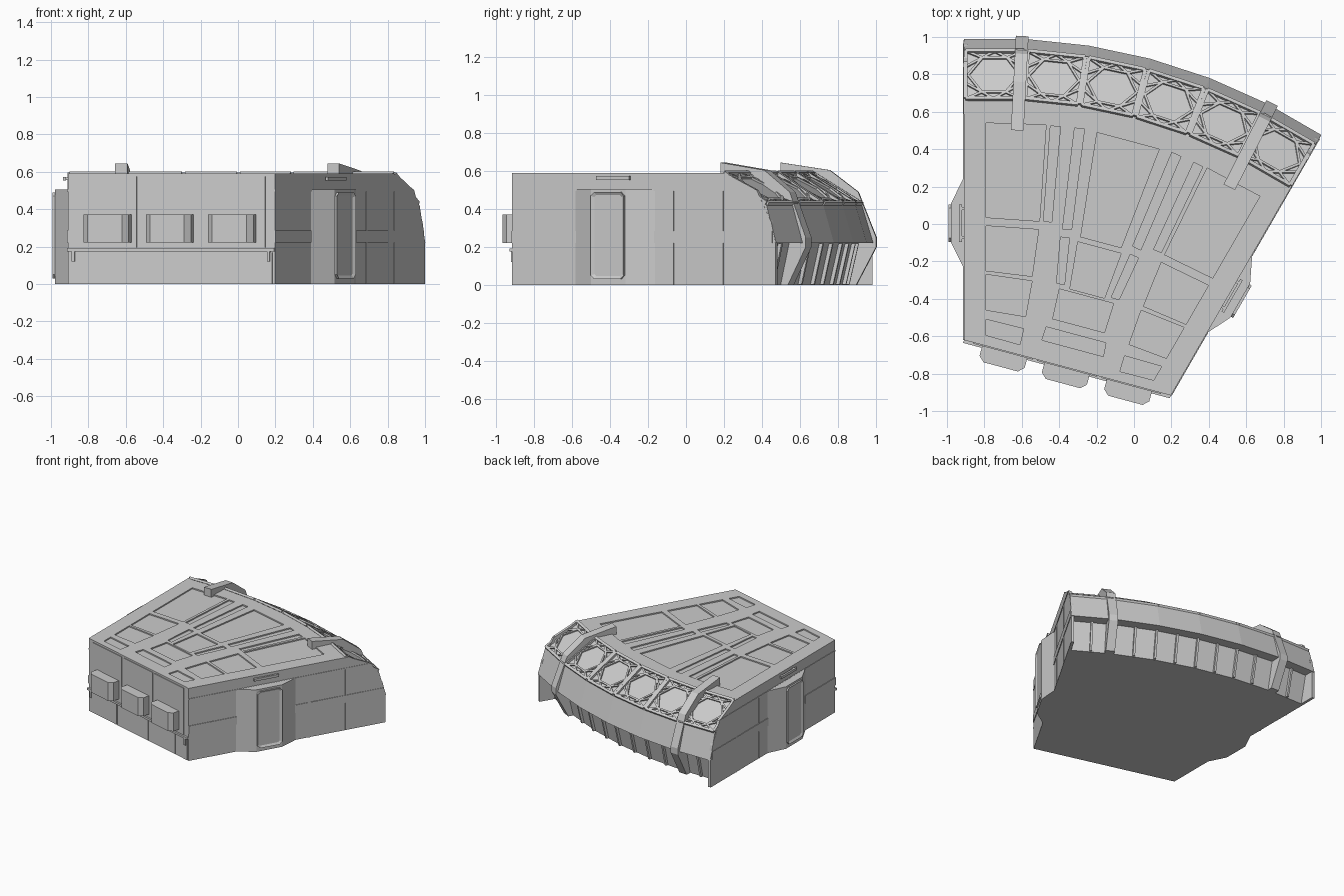
import bpy, bmesh, math
from mathutils import Vector

if "Cube" in bpy.data.objects:
    bpy.data.objects.remove(bpy.data.objects["Cube"])

# The module is a 30 degree wedge, symmetric about an axis turned 15 degrees from +y
CX, CY = -0.742, -2.207          # centre of the curved back wall
S15, C15 = math.sin(math.radians(15)), math.cos(math.radians(15))
WALL, FRONT = -0.91, -0.62       # left wall x, left front corner y

grey = bpy.data.materials.new("hull_grey")
grey.diffuse_color = (0.6, 0.6, 0.6, 1)
grey.use_nodes = True
grey.node_tree.nodes["Principled BSDF"].inputs["Base Color"].default_value = grey.diffuse_color


def local(u, v, z):
    """Point from across / along-axis coordinates."""
    return Vector((CX + u * C15 + v * S15, CY - u * S15 + v * C15, z))


def reflect(p):
    """Mirror a point across the wedge axis."""
    x, y = p.x - CX, p.y - CY
    c, s = math.cos(math.radians(30)), 0.5
    return Vector((CX - c * x + s * y, CY + s * x + c * y, p.z))


def column(i, r, z):
    """Point on vertical rib i (0..6) of the faceted back wall; the ends stay on the side walls."""
    if i == 0:
        return Vector((WALL, CY + r * math.cos(math.radians(3)), z))
    if i == 6:
        return reflect(column(0, r, z))
    a = math.radians(6 * i - 3)
    return Vector((CX + r * math.sin(a), CY + r * math.cos(a), z))


def prism(bm, pts, vec, inset=0, depth=0):
    """Extrude a polygon along vec, optionally with a sunk inset in the far face."""
    vec = Vector(vec)
    f = bm.faces.new([bm.verts.new(p) for p in pts])
    geo = bmesh.ops.extrude_face_region(bm, geom=[f], use_keep_orig=True)["geom"]
    top = [g for g in geo if isinstance(g, bmesh.types.BMFace)][0]
    bmesh.ops.translate(bm, verts=list(top.verts), vec=vec)
    if inset:
        bm.normal_update()
        bmesh.ops.inset_region(bm, faces=[top], thickness=inset)
        bmesh.ops.translate(bm, verts=list(top.verts), vec=-vec.normalized() * depth)


def box(bm, x0, x1, y0, y1, z0, z1):
    prism(bm, [Vector(p) for p in ((x0, y0, z0), (x1, y0, z0), (x1, y1, z0), (x0, y1, z0))],
          (0, 0, z1 - z0))


def front_plate(bm, u0, u1, z0, z1, t, inset=0, depth=0):
    """Plate standing proud of the straight front wall."""
    prism(bm, [local(u0, VF, z0), local(u1, VF, z0), local(u1, VF, z1), local(u0, VF, z1)],
          (-S15 * t, -C15 * t, 0), inset, depth)


def beam(bm, p, q, n, w, h):
    s = (q - p).cross(n).normalized() * w / 2
    prism(bm, [p - s, p + s, q + s, q - s], n * h)


def finish(name, bm, mirror=False):
    if mirror:
        geo = bmesh.ops.duplicate(bm, geom=bm.verts[:] + bm.edges[:] + bm.faces[:])["geom"]
        for v in geo:
            if isinstance(v, bmesh.types.BMVert):
                v.co = reflect(v.co)
    bmesh.ops.recalc_face_normals(bm, faces=bm.faces[:])
    me = bpy.data.meshes.new(name)
    bm.to_mesh(me)
    bm.free()
    me.materials.append(grey)
    ob = bpy.data.objects.new(name, me)
    bpy.context.collection.objects.link(ob)
    return ob


corner = Vector((WALL, FRONT, 0))
VF = (corner.x - CX) * S15 + (corner.y - CY) * C15    # front wall distance on the axis

# Hull: section swept over the back facets, closed by roof, floor, sides and front
section = [(2.865, 0.59), (3.14, 0.42), (3.2, 0.22), (3.12, 0.22), (3.07, 0)]
bm = bmesh.new()
grid = [[bm.verts.new(column(i, r, z)) for r, z in section] for i in range(7)]
for a, b in zip(grid, grid[1:]):
    for k in range(len(section) - 1):
        bm.faces.new((a[k], a[k + 1], b[k + 1], b[k]))
up = Vector((0, 0, 0.59))
lb, lt = bm.verts.new(corner), bm.verts.new(corner + up)
rb, rt = bm.verts.new(reflect(corner)), bm.verts.new(reflect(corner) + up)
bm.faces.new([lt] + [g[0] for g in grid] + [rt])
bm.faces.new([lb] + [g[-1] for g in grid] + [rb])
bm.faces.new([lt, lb] + grid[0][::-1])
bm.faces.new([rt, rb] + grid[-1][::-1])
bm.faces.new((lt, rt, rb, lb))
hull = finish("hull", bm)

# Sunk roof panels: left-side quads are mirrored, middle ones are symmetric trapezoids
side_panels = [
    (-.79, .54, -.47, .53, -.505, .015, -.79, .035),
    (-.79, -.01, -.51, -.03, -.545, -.28, -.79, -.25),
    (-.79, -.27, -.545, -.305, -.58, -.495, -.79, -.46),
    (-.79, -.51, -.59, -.56, -.61, -.645, -.79, -.595),
    (-.447, .524, -.393, .52, -.44, .01, -.484, .016),
    (-.318, .513, -.265, .508, -.334, -.03, -.382, -.027),
    (-.393, -.07, -.345, -.075, -.372, -.325, -.414, -.315)]
mid_panels = [(2.184, .112, 2.745, .172), (1.9, .096, 2.154, .12),
              (1.722, .143, 1.885, .15), (1.597, .17, 1.671, .165)]
bm = bmesh.new()
for q in side_panels:
    pts = [Vector((q[k], q[k + 1], 0.58)) for k in range(0, 8, 2)]
    prism(bm, pts, (0, 0, 0.05))
    prism(bm, [reflect(p) for p in pts], (0, 0, 0.05))
for v0, h0, v1, h1 in mid_panels:
    prism(bm, [local(-h0, v0, .58), local(h0, v0, .58), local(h1, v1, .58), local(-h1, v1, .58)],
          (0, 0, 0.05))
cutter = finish("roof_panel_cutter", bm)
cutter.hide_render = True
mod = hull.modifiers.new("roof_panels", 'BOOLEAN')
mod.operation, mod.solver, mod.object = 'DIFFERENCE', 'EXACT', cutter
dg = bpy.context.evaluated_depsgraph_get()
hull.data = bpy.data.meshes.new_from_object(hull.evaluated_get(dg))
hull.modifiers.clear()
bpy.data.objects.remove(cutter)

# Sloped skylights: border frame and hexagon lattice on each facet
HEX = [(.07, .5), (.3, .16), (.7, .16), (.93, .5), (.7, .84), (.3, .84)]
bars = [(HEX[k], HEX[(k + 1) % 6]) for k in range(6)]
for t, k, m in ((0.03, 1, 2), (0.97, 5, 4)):
    bars += [((.04, t), HEX[k]), ((.96, t), HEX[m]), ((.5, t), HEX[k]), ((.5, t), HEX[m])]
for s, k, m in ((.04, 1, 5), (.96, 2, 4)):
    bars += [((s, .33), HEX[k]), ((s, .67), HEX[m])]
frame, lattice = bmesh.new(), bmesh.new()
for i in range(6):
    A, B = column(i, 2.87, .588), column(i + 1, 2.87, .588)
    D, E = column(i, 3.14, .42), column(i + 1, 3.14, .42)
    n = (B - A).cross(D - A).normalized()
    n = n if n.z > 0 else -n

    def at(s, t):
        return A.lerp(B, s).lerp(D.lerp(E, s), t)
    for p, q in bars:
        beam(lattice, at(*p), at(*q), n, 0.013, 0.011)
    rim = ((.03, .03), (.97, .03), (.97, .97), (.03, .97))
    for k in range(4):
        beam(frame, at(*rim[k]), at(*rim[(k + 1) % 4]), n, 0.02, 0.017)
finish("skylight_frames", frame)
finish("skylight_lattice", lattice)

# End walls that close the curved back at both sides
bm = bmesh.new()
edge = [(2.8, 0), (2.8, .589), (2.89, .589), (3.08, .5), (3.17, .33), (3.195, .22), (3.195, 0)]
prism(bm, [column(0, r, z) - Vector((.001, 0, 0)) for r, z in edge], (0.022, 0, 0))
finish("end_walls", bm, True)

# Upright ribs under the overhang
bm = bmesh.new()
for j in range(1, 12):
    i, half = divmod(j, 2)
    low, high = [column(i, r, z) if not half else
                 (column(i, r, z) + column(i + 1, r, z)) / 2 for r, z in ((3.07, .002), (3.12, .218))]
    n = Vector((low.x - CX, low.y - CY, 0)).normalized()
    beam(bm, low, high, n, 0.016, 0.02)
finish("overhang_ribs", bm)

# Bent braces wrapping over the skylights
bm = bmesh.new()
brace = [(2.71, .645), (2.97, .605), (3.12, .49), (3.215, .25), (3.215, .2), (3.11, 0),
         (3.05, 0), (3.1, .2), (3.05, .4), (2.86, .56), (2.71, .58)]
a = math.radians(3)
across = Vector((math.cos(a), -math.sin(a), 0))
prism(bm, [column(1, r, z) - across * .058 for r, z in brace], across * .068)
finish("roof_braces", bm, True)

# Door bays, doors and the grab bars above them
bm = bmesh.new()
prism(bm, [Vector((x, y, 0)) for x, y in ((-.9, .25), (-.91, .25), (-.978, .11),
                                         (-.978, -.1), (-.91, -.235), (-.9, -.235))], (0, 0, .505))
finish("door_bays", bm, True)
bm = bmesh.new()
y0, y1, z0, z1, c = -.095, .105, .03, .49, .02
door = [(y0 + c, z0), (y1 - c, z0), (y1, z0 + c), (y1, z1 - c),
        (y1 - c, z1), (y0 + c, z1), (y0, z1 - c), (y0, z0 + c)]
prism(bm, [Vector((-.977, y, z)) for y, z in door], (-.014, 0, 0), .018, .01)
finish("doors", bm, True)
bm = bmesh.new()
box(bm, -.935, -.92, -.095, .105, .553, .573)
for y in (-.08, .075):
    box(bm, -.93, -.9, y, y + .015, .556, .57)
finish("grab_bars", bm, True)

# Side wall bands and seams
bm = bmesh.new()
box(bm, -.915, -.9, FRONT, -.23, .222, .285)
box(bm, -.915, -.9, .245, .965, .222, .285)
box(bm, -.914, -.9, FRONT, .86, .496, .506)
for y in (.36, .66):
    box(bm, -.914, -.9, y - .006, y + .006, 0, .5)
finish("side_bands", bm, True)

# Front wall: bay plates, lower panels and ledge
bm = bmesh.new()
for u in (-.355, 0, .355):
    front_plate(bm, u - .165, u + .165, .195, .575, .006)
for u0, u1 in ((-.56, -.245), (-.235, .115), (.125, .425), (.435, .56)):
    front_plate(bm, u0, u1, .004, .168, .006)
finish("front_panels", bm)
bm = bmesh.new()
front_plate(bm, -.572, .572, .175, .192, .016)
for u in (-.54, .54):
    front_plate(bm, u - .008, u + .008, .12, .175, .014)
finish("front_ledge", bm)

# Projecting window boxes with chamfered corners
bm = bmesh.new()
for u in (-.345, 0, .345):
    plan = [(-.125, .01), (-.125, -.06), (-.095, -.088), (.095, -.088), (.125, -.06), (.125, .01)]
    prism(bm, [local(u + a, VF + b, .222) for a, b in plan], (0, 0, .15))
finish("window_boxes", bm)
